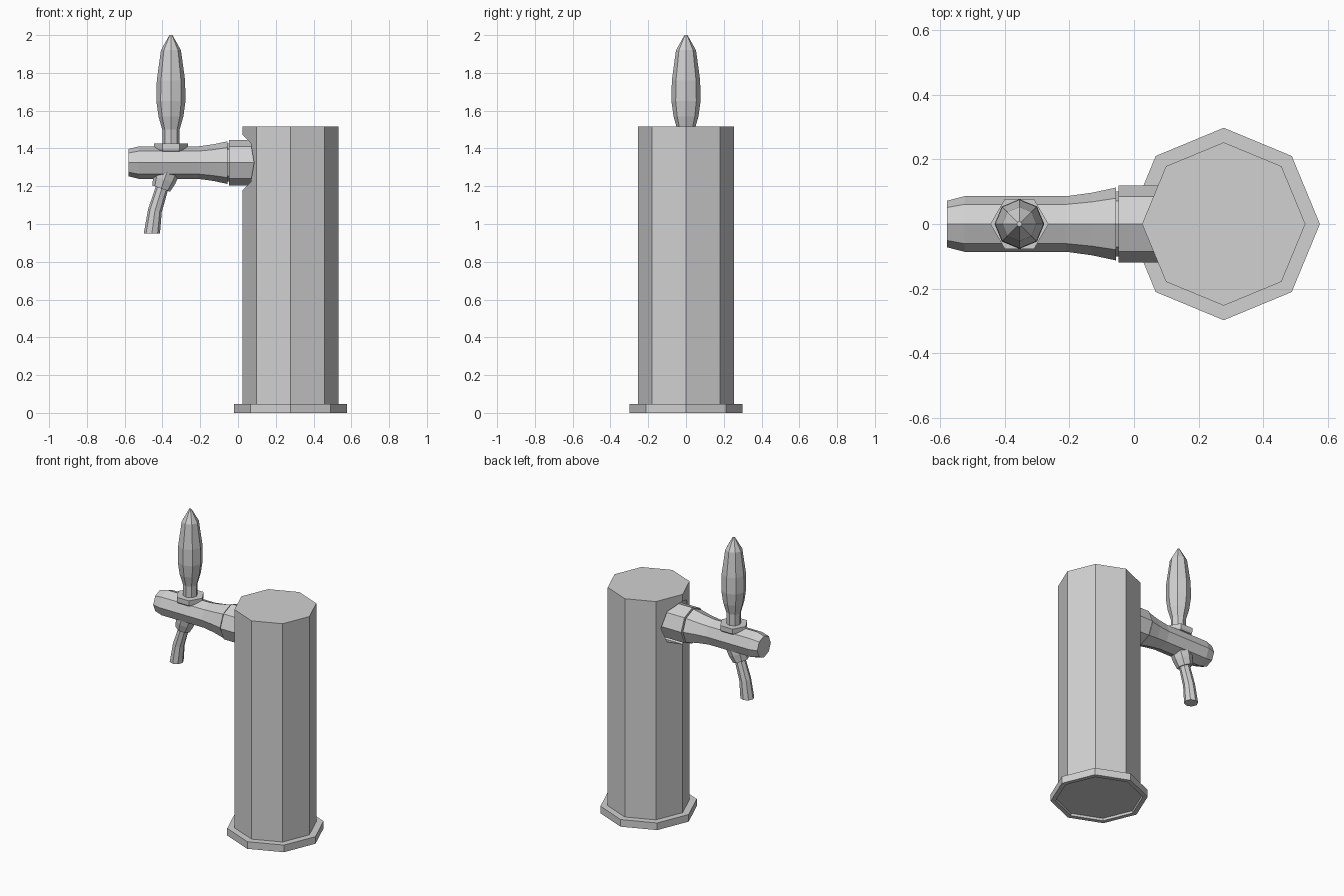
import bpy, bmesh, math
from mathutils import Vector

if "Cube" in bpy.data.objects:
    bpy.data.objects.remove(bpy.data.objects["Cube"], do_unlink=True)

GREY = (0.64, 0.64, 0.64, 1)
metal = bpy.data.materials.new("light_grey_metal")
metal.use_nodes = True
metal.diffuse_color = GREY
metal.node_tree.nodes["Principled BSDF"].inputs["Base Color"].default_value = GREY


def loft(name, rings, sides=8):
    """Capped, flat-shaded skin over rings (x, z, radius, tilt); tilt is degrees from +z toward +x."""
    bm = bmesh.new()
    loops = []
    for x, z, r, tilt in rings:
        t = math.radians(tilt)
        u, v = Vector((math.cos(t), 0, -math.sin(t))), Vector((0, 1, 0))
        loops.append([])
        for k in range(sides):
            a = math.tau * k / sides
            loops[-1].append(bm.verts.new(Vector((x, 0, z)) + r * (u * math.cos(a) + v * math.sin(a))))
    for low, high in zip(loops, loops[1:]):
        for k in range(sides):
            n = (k + 1) % sides
            bm.faces.new((low[k], low[n], high[n], high[k]))
    bm.faces.new(reversed(loops[0]))
    bm.faces.new(loops[-1])
    bmesh.ops.recalc_face_normals(bm, faces=bm.faces)
    mesh = bpy.data.meshes.new(name)
    bm.to_mesh(mesh)
    bm.free()
    mesh.materials.append(metal)
    obj = bpy.data.objects.new(name, mesh)
    bpy.context.collection.objects.link(obj)
    return obj


def upright(name, x, profile, sides=8):
    return loft(name, [(x, z, r, 0) for z, r in profile], sides)


def sideways(name, z, profile):
    return loft(name, [(x, z, r, 90) for x, r in profile])


COLUMN_X, TAP_Z, HANDLE_X = 0.278, 1.325, -0.355

# Column and its foot, recessed underneath
column = upright("column", COLUMN_X, [(0.03, 0.253), (1.515, 0.253)])
upright("foot_plate", COLUMN_X,
        [(0.015, 0.265), (0, 0.268), (0, 0.298), (0.048, 0.298), (0.048, 0.25)])

# Socket in the column for the tap collar
cutter = sideways("socket_cutter", TAP_Z, [(-0.1, 0.145), (0.16, 0.145)])
cutter.hide_render = True
cut = column.modifiers.new("socket", "BOOLEAN")
cut.operation, cut.solver, cut.object = "DIFFERENCE", "EXACT", cutter
bpy.context.view_layer.objects.active = column
bpy.ops.object.modifier_apply(modifier=cut.name)
bpy.data.objects.remove(cutter, do_unlink=True)

# Horizontal tap
sideways("tap_collar", TAP_Z, [(-0.048, 0.12), (0.2, 0.12)])
sideways("tap_body", TAP_Z,
         [(-0.58, 0.072), (-0.525, 0.086), (-0.21, 0.086), (-0.13, 0.097),
          (-0.055, 0.113), (-0.055, 0.1), (-0.04, 0.1)])

# Handle
upright("handle_flange", HANDLE_X, [(1.385, 0.083), (1.395, 0.09), (1.425, 0.09)], 6)
upright("handle", HANDLE_X,
        [(1.41, 0.045), (1.5, 0.046), (1.57, 0.066), (1.65, 0.077),
         (1.76, 0.075), (1.92, 0.053), (2.0, 0.008)])

# Spout
loft("spout_collar", [(-0.37, 1.29, 0.067, 20), (-0.39, 1.235, 0.062, 20), (-0.407, 1.188, 0.05, 20)])
loft("spout", [(-0.39, 1.23, 0.034, 19), (-0.405, 1.183, 0.034, 19),
               (-0.44, 1.07, 0.037, 13), (-0.456, 0.95, 0.043, 0)])
